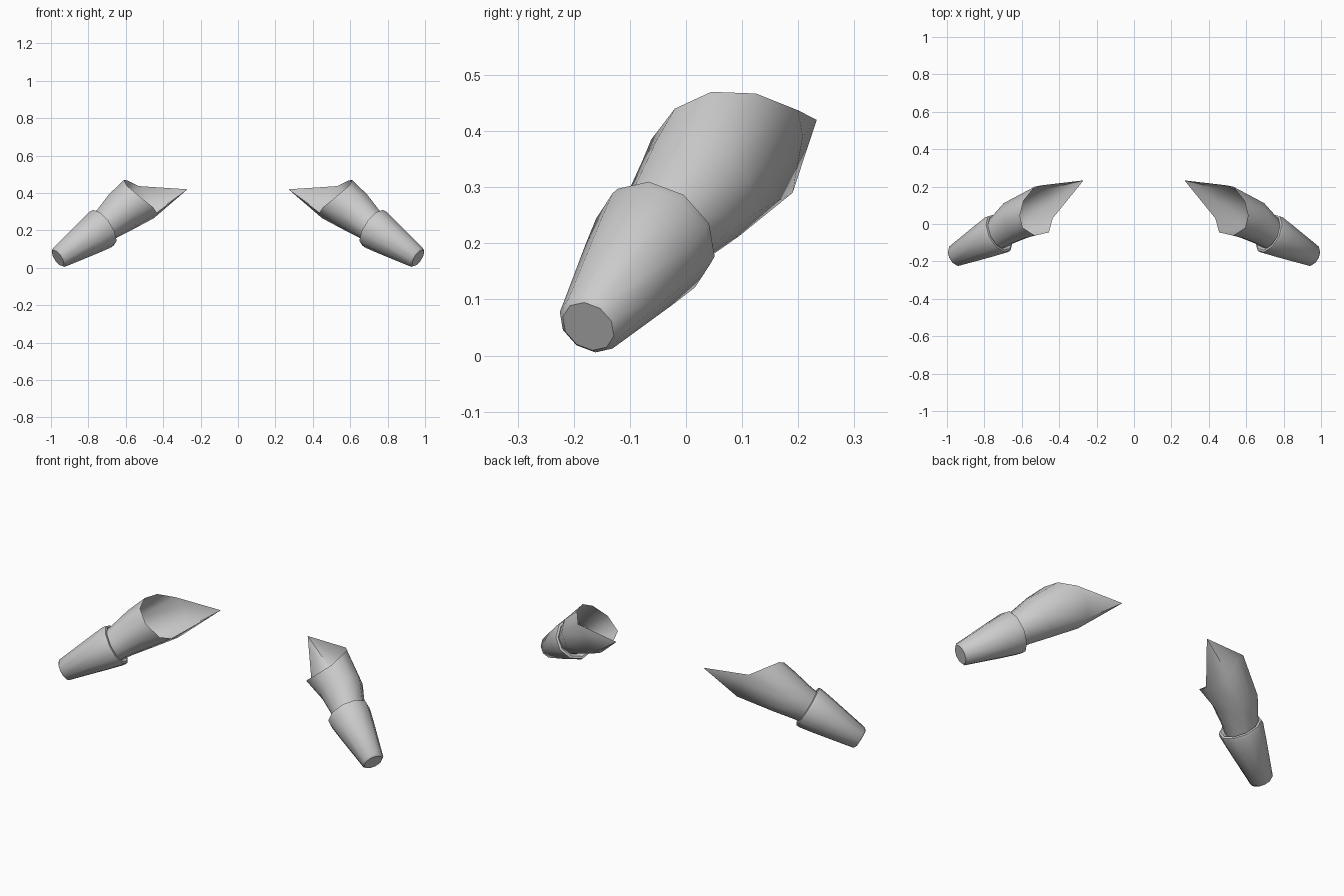
import bpy, bmesh, math
from mathutils import Vector

if "Cube" in bpy.data.objects:
    bpy.data.objects.remove(bpy.data.objects["Cube"])

SIDES = 10
cloth = bpy.data.materials.new("light_grey_cloth")
cloth.use_nodes = True
GREY = (0.6, 0.6, 0.6, 1)
cloth.diffuse_color = GREY
cloth.node_tree.nodes["Principled BSDF"].inputs["Base Color"].default_value = GREY


def ring(center, axis, radius):
    """Circle of points around an axis, starting at the upper outer side."""
    d = Vector(axis).normalized()
    hint = Vector((0.085, -0.03, 0.09))
    u = (hint - d * hint.dot(d)).normalized()
    v = d.cross(u)
    return [Vector(center) + radius * (math.cos(a) * u + math.sin(a) * v)
            for a in (2 * math.pi * i / SIDES for i in range(SIDES))]


def loft(bm, rings):
    loops = [[bm.verts.new(p) for p in r] for r in rings]
    for a, b in zip(loops, loops[1:]):
        for i in range(SIDES):
            j = (i + 1) % SIDES
            bm.faces.new((a[i], a[j], b[j], b[i]))
    return loops


def finish(bm, name, mirror, angle):
    if mirror:
        for v in bm.verts:
            v.co.x = -v.co.x
        bmesh.ops.reverse_faces(bm, faces=bm.faces)
    me = bpy.data.meshes.new(name)
    bm.to_mesh(me)
    bm.free()
    me.materials.append(cloth)
    ob = bpy.data.objects.new(name, me)
    bpy.context.collection.objects.link(ob)
    bpy.ops.object.select_all(action="DESELECT")
    ob.select_set(True)
    bpy.context.view_layer.objects.active = ob
    bpy.ops.object.shade_smooth_by_angle(angle=math.radians(angle))


# Slanted sleeve opening, from the top round the back and under to the front
RIM = [Vector(p) for p in (
    (0.61, 0.045, 0.47), (0.59, 0.125, 0.467), (0.53, 0.2, 0.437),
    (0.485, 0.208, 0.39), (0.45, 0.19, 0.29), (0.45, 0.11, 0.265),
    (0.435, 0.03, 0.295), (0.455, -0.045, 0.325), (0.53, -0.062, 0.385),
    (0.595, -0.02, 0.44))]
TIP = (0.27, 0.233, 0.42)

# Cuff axis, wide end to narrow end
WIDE = Vector((0.72, -0.05, 0.215))
END = Vector((0.963, -0.174, 0.052))

for side, mirror in (("left", False), ("right", True)):
    # Upper sleeve: open tube with a pointed flap at the shoulder
    bm = bmesh.new()
    axis = (-0.1, 0.07, 0.08)
    loops = loft(bm, [ring((0.74, -0.06, 0.203), axis, 0.085),
                      ring((0.7, -0.03, 0.237), axis, 0.093),
                      ring((0.625, 0.022, 0.3), axis, 0.115),
                      RIM])
    tip = bm.verts.new(TIP)
    rim = loops[-1]
    for i in range(2, 6):
        bm.faces.new((rim[i], rim[i + 1], tip))
    finish(bm, side + "_upper_sleeve", mirror, 60)

    # Cuff: tapered tube with a folded lip and a closed end
    bm = bmesh.new()
    axis = WIDE - END
    profile = ((1.0, 0.05), (0.97, 0.06), (0.3, 0.1), (0.06, 0.113),
               (0.0, 0.111), (-0.01, 0.1), (0.03, 0.082))
    loops = loft(bm, [ring(WIDE.lerp(END, t), axis, r) for t, r in profile])
    bm.faces.new(list(reversed(loops[0])))
    finish(bm, side + "_cuff", mirror, 45)
